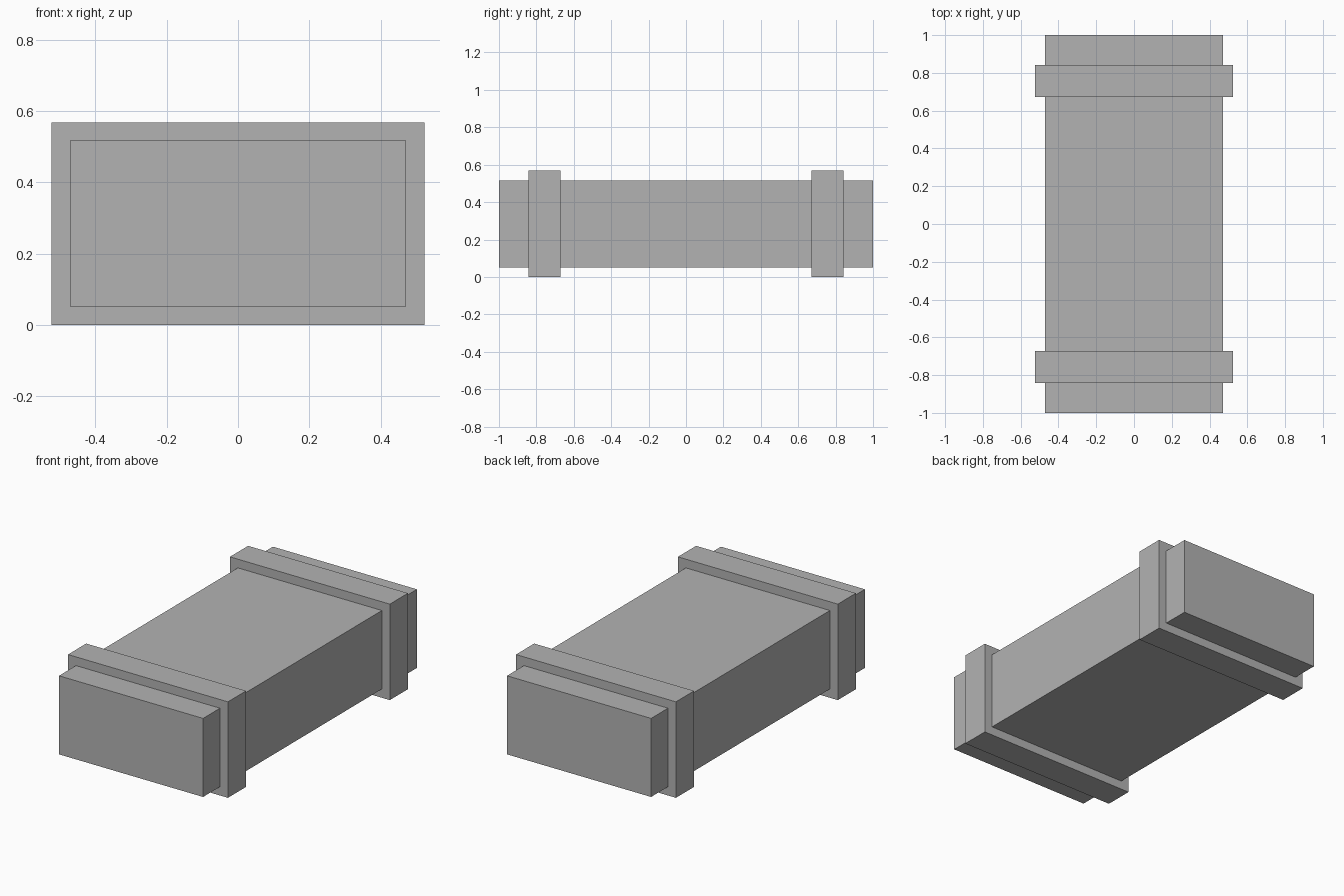
import bpy

cube = bpy.data.objects.get("Cube")
if cube:
    bpy.data.objects.remove(cube, do_unlink=True)

MID_Z = 0.284

# Single plain grey
grey = bpy.data.materials.new("plain_grey")
grey.use_nodes = True
colour = (0.45, 0.45, 0.45, 1)
grey.diffuse_color = colour
grey.node_tree.nodes["Principled BSDF"].inputs["Base Color"].default_value = colour


def box(name, size, y=0):
    bpy.ops.mesh.primitive_cube_add(size=1, location=(0, y, MID_Z))
    obj = bpy.context.object
    obj.name = name
    obj.scale = size
    bpy.ops.object.transform_apply(location=False, rotation=False, scale=True)
    obj.data.materials.append(grey)
    return obj


# Long rectangular duct
box("duct_body", (0.943, 2, 0.465))

# Raised collar near each end
for name, side in (("front_collar", -1), ("back_collar", 1)):
    box(name, (1.047, 0.17, 2 * MID_Z), side * 0.757)
